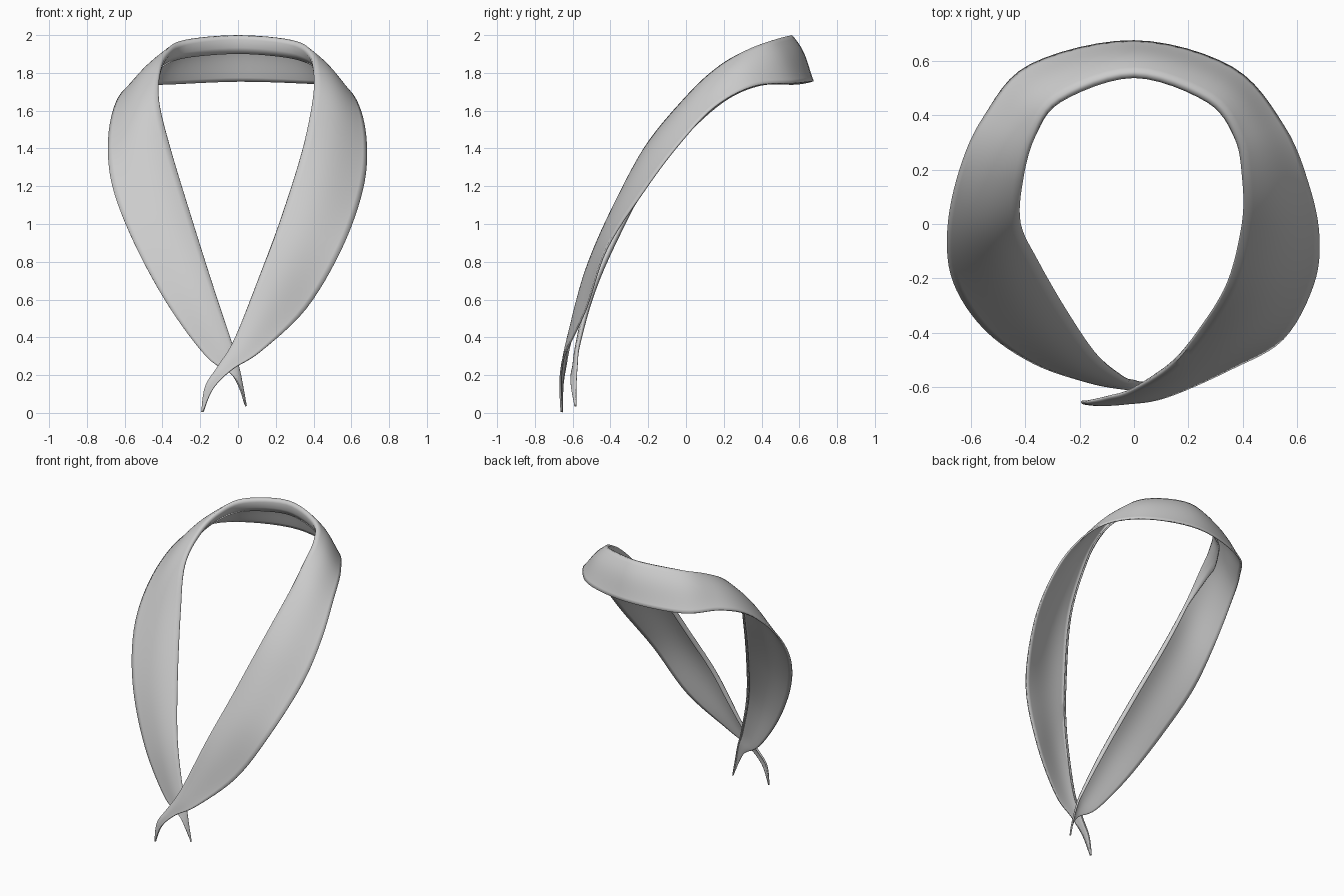
import bpy, bmesh, math
from mathutils import Vector

cube = bpy.data.objects.get("Cube")
if cube:
    bpy.data.objects.remove(cube, do_unlink=True)

STEPS = 6          # samples between two stations
ACROSS = 12        # samples over the visible band
ROLL = 0.024       # depth of the rolled neck edge
LIP = 0.085        # width of the turned-under lip
THICKNESS = 0.01

# Stations: neck edge (x, y, z), then outer edge (x, y, z)
left_strap = [
    (-.19, -.655, .004, -.185, -.66, .004),
    (-.17, -.655, .14, -.13, -.665, .13),
    (-.10, -.64, .25, -.03, -.66, .23),
    (-.01, -.615, .40, .12, -.635, .325),
    (.13, -.53, .75, .36, -.53, .55),
    (.24, -.40, 1.05, .55, -.42, .87),
    (.35, -.22, 1.4, .66, -.22, 1.18),
    (.405, 0, 1.67, .68, -.04, 1.42),
    (.41, .16, 1.82, .64, .15, 1.62),
    (.385, .32, 1.915, .55, .36, 1.73),
    (.28, .465, 1.97, .36, .575, 1.745),
]
back = [(0, .56, 1.995, 0, .672, 1.755)]
right_strap = [
    (-.28, .465, 1.97, -.38, .585, 1.74),
    (-.38, .32, 1.915, -.55, .395, 1.735),
    (-.42, .16, 1.82, -.64, .2, 1.65),
    (-.425, 0, 1.65, -.685, -.02, 1.45),
    (-.36, -.14, 1.39, -.665, -.21, 1.2),
    (-.25, -.33, 1.03, -.55, -.385, .9),
    (-.14, -.49, .68, -.37, -.51, .57),
    (-.04, -.57, .38, -.17, -.58, .3),
    (0, -.58, .25, -.04, -.605, .21),
    (.025, -.585, .13, .01, -.605, .13),
    (.042, -.585, .035, .038, -.587, .04),
]


def spline(points):
    """Smooth curve through the points (Catmull-Rom)."""
    pts = [points[0]] + points + [points[-1]]
    out = []
    for a, b, c, d in zip(pts, pts[1:], pts[2:], pts[3:]):
        for i in range(STEPS):
            t = i / STEPS
            out.append(b + (c - a) * (t / 2)
                       + (a * 2 - b * 5 + c * 4 - d) * (t * t / 2)
                       + (b * 3 - a - c * 3 + d) * (t ** 3 / 2))
    return out + [points[-1]]


def section(neck, outer, tangent):
    """Bulged band from the outer edge to the neck, then a lip rolled under."""
    across = neck - outer
    width = across.length
    inward = across.normalized()
    normal = tangent.cross(across).normalized()
    row = []
    for i in range(ACROSS + 1):
        t = i / ACROSS
        bulge = 0.06 * width * math.sin(math.pi * t ** 1.4)
        row.append(outer + across * t + normal * bulge)
    # The lip is full behind the neck and shrinks to a hem on the straps
    fold = min(1, max(0.2, (neck.y + 0.05) / 0.3)) * min(1, width / 0.25)
    roll = ROLL * (0.3 + 0.7 * fold) * min(1, width / 0.25)
    lip = LIP * fold
    row.append(neck - normal * roll * 0.5 + inward * roll * 0.1)
    row.append(neck - normal * roll - inward * roll * 0.4)
    row.append(neck - normal * roll * 1.4 - inward * lip * 0.6)
    row.append(neck - normal * roll * 1.6 - inward * lip)
    return row


# Cloth: loft the sections along the whole collar
stations = left_strap + back + right_strap
necks = spline([Vector(s[:3]) for s in stations])
outers = spline([Vector(s[3:]) for s in stations])
middles = [(n + o) / 2 for n, o in zip(necks, outers)]

bm = bmesh.new()
rows = []
last = len(middles) - 1
for i, (neck, outer) in enumerate(zip(necks, outers)):
    tangent = (middles[min(i + 1, last)] - middles[max(i - 1, 0)]).normalized()
    rows.append([bm.verts.new(p) for p in section(neck, outer, tangent)])
for r, s in zip(rows, rows[1:]):
    for j in range(len(r) - 1):
        bm.faces.new((r[j], s[j], s[j + 1], r[j + 1]))
bmesh.ops.recalc_face_normals(bm, faces=bm.faces)

mesh = bpy.data.meshes.new("collar_band")
bm.to_mesh(mesh)
bm.free()
collar = bpy.data.objects.new("collar_band", mesh)
bpy.context.collection.objects.link(collar)

# Plain cloth colour
cloth = bpy.data.materials.new("light_grey_cloth")
cloth.use_nodes = True
colour = (0.6, 0.6, 0.6, 1)
cloth.diffuse_color = colour
cloth.node_tree.nodes["Principled BSDF"].inputs["Base Color"].default_value = colour
mesh.materials.append(cloth)

# Thin cloth thickness and smooth shading
solid = collar.modifiers.new("thickness", "SOLIDIFY")
solid.thickness = THICKNESS
solid.offset = 0
bpy.ops.object.select_all(action="DESELECT")
collar.select_set(True)
bpy.context.view_layer.objects.active = collar
bpy.ops.object.shade_smooth_by_angle(angle=math.radians(65))
